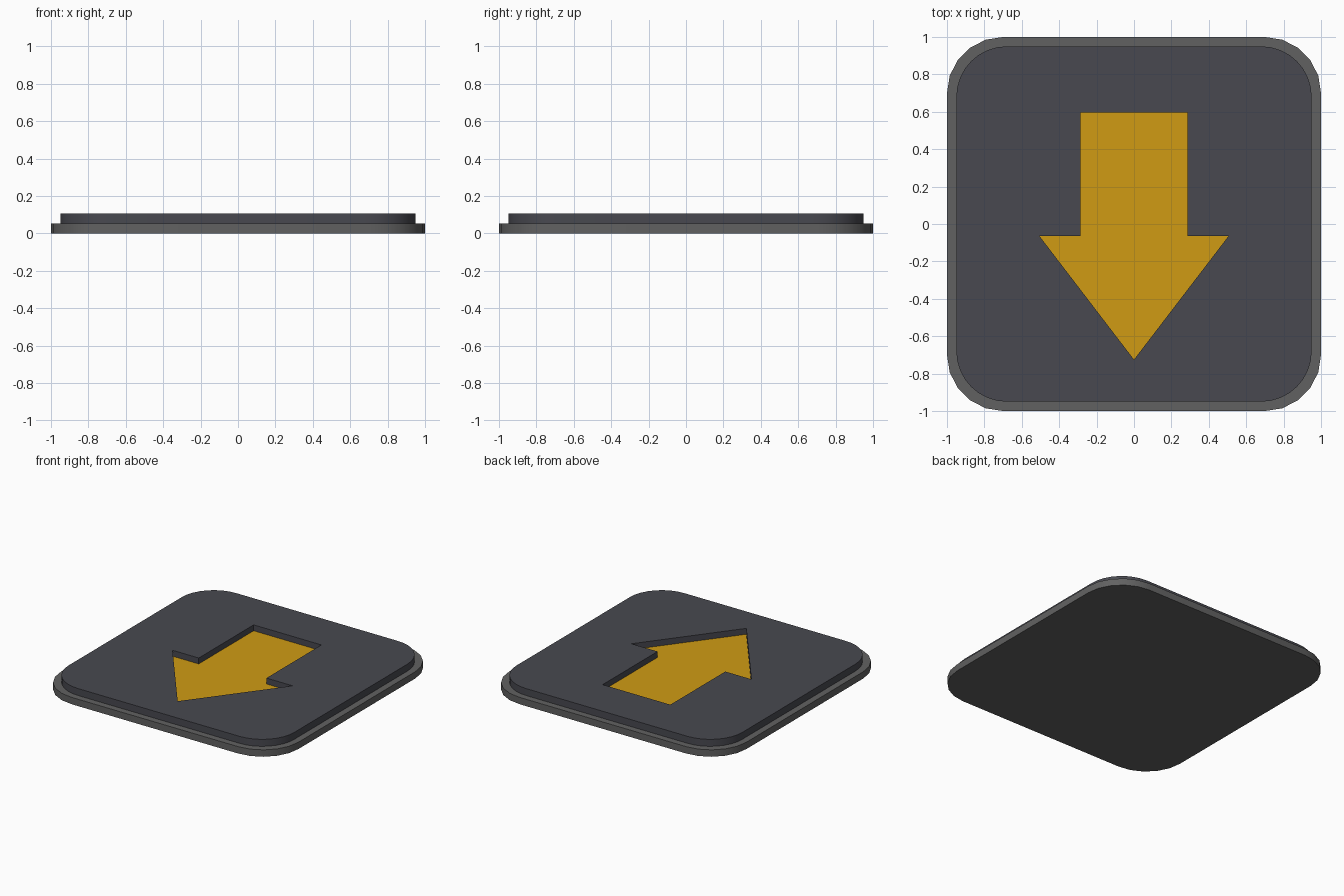
import bpy
from math import sin, cos, pi

if "Cube" in bpy.data.objects:
    bpy.data.objects.remove(bpy.data.objects["Cube"])


def rounded_square(half, radius, steps):
    """Outline of a square with rounded corners, counter-clockwise."""
    c = half - radius
    pts = []
    for k, (sx, sy) in enumerate([(1, 1), (-1, 1), (-1, -1), (1, -1)]):
        for i in range(steps + 1):
            a = k * pi / 2 + i * pi / 2 / steps
            pts.append((sx * c + radius * cos(a), sy * c + radius * sin(a)))
    return pts


def slab(name, outlines, z0, z1, color):
    """Extrude flat outlines (later ones cut holes) from z0 to z1."""
    curve = bpy.data.curves.new(name, 'CURVE')
    curve.dimensions = '2D'
    curve.fill_mode = 'BOTH'
    curve.extrude = (z1 - z0) / 2
    for pts in outlines:
        s = curve.splines.new('POLY')
        s.points.add(len(pts) - 1)
        for p, (x, y) in zip(s.points, pts):
            p.co = (x, y, 0, 1)
        s.use_cyclic_u = True
    ob = bpy.data.objects.new(name, curve)
    ob.location.z = (z0 + z1) / 2
    bpy.context.collection.objects.link(ob)
    bpy.ops.object.select_all(action='DESELECT')
    ob.select_set(True)
    bpy.context.view_layer.objects.active = ob
    bpy.ops.object.convert(target='MESH')
    ob = bpy.context.object
    ob.name = name
    # weld the caps to the walls so the sides shade as one surface
    bpy.ops.object.mode_set(mode='EDIT')
    bpy.ops.mesh.select_all(action='SELECT')
    bpy.ops.mesh.remove_doubles(threshold=0.0005)
    bpy.ops.mesh.normals_make_consistent(inside=False)
    bpy.ops.object.mode_set(mode='OBJECT')
    bpy.ops.object.shade_smooth_by_angle()
    mat = bpy.data.materials.new(name + "_colour")
    mat.diffuse_color = (*color, 1)
    mat.use_nodes = True
    mat.node_tree.nodes["Principled BSDF"].inputs["Base Color"].default_value = mat.diffuse_color
    ob.data.materials.clear()
    ob.data.materials.append(mat)
    return ob


# Arrow outline, right half mirrored to the left
half_arrow = [(0, -0.725), (0.505, -0.065), (0.285, -0.065), (0.285, 0.595)]
arrow = half_arrow + [(-x, y) for x, y in reversed(half_arrow[1:])]

# Base plate
slab("base_plate", [rounded_square(1.0, 0.3, 5)], 0, 0.052, (0.12, 0.12, 0.12))
# Raised panel with an arrow-shaped opening
slab("top_panel", [rounded_square(0.95, 0.27, 8), arrow], 0.052, 0.105, (0.065, 0.066, 0.08))
# Sunken arrow inlay
slab("arrow_inlay", [arrow], 0.052, 0.06, (0.63, 0.33, 0.007))
